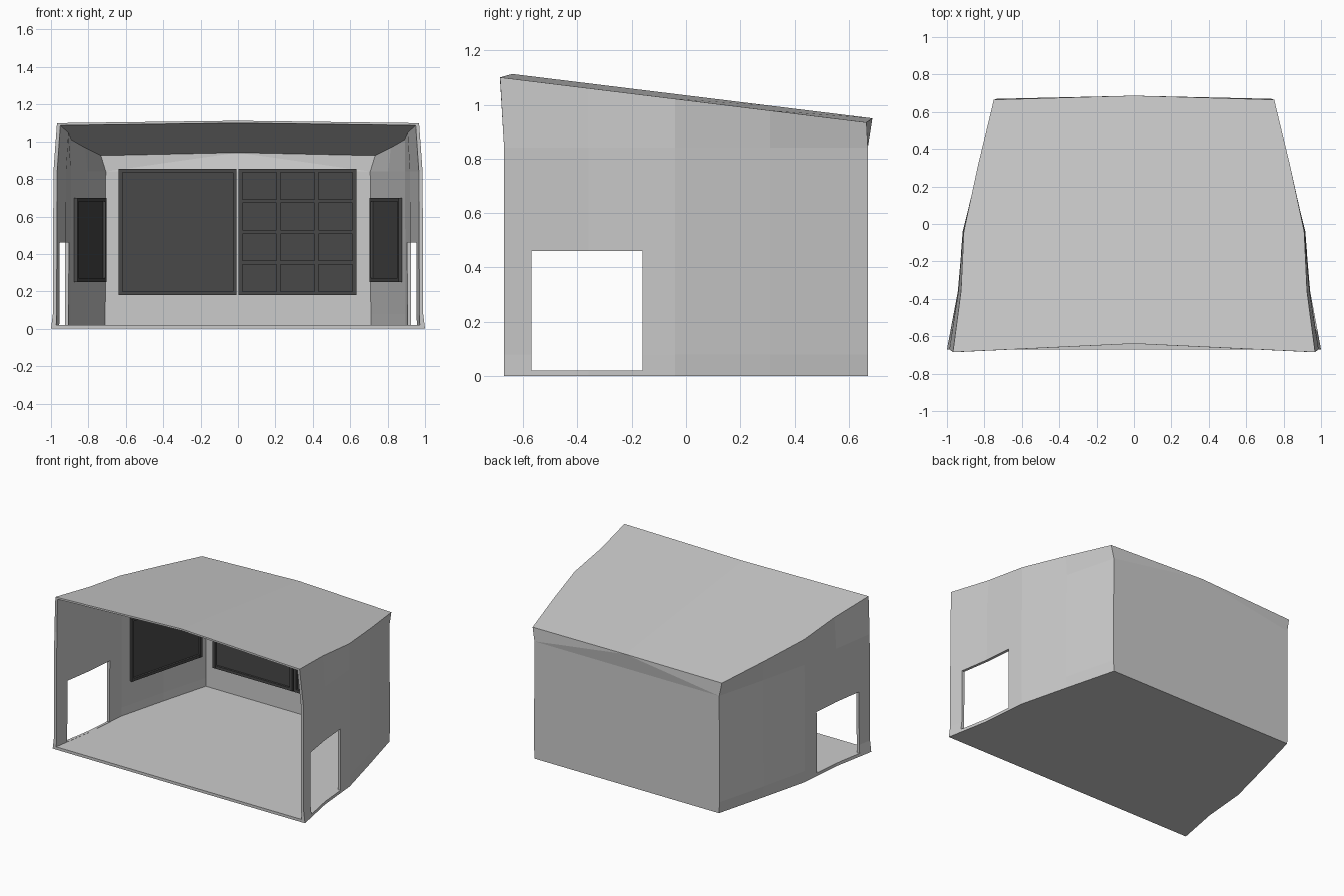
import bpy, bmesh, math
from mathutils import Matrix, Vector

if "Cube" in bpy.data.objects:
    bpy.data.objects.remove(bpy.data.objects["Cube"])


def material(name, value):
    m = bpy.data.materials.new(name)
    m.use_nodes = True
    colour = (value, value, value, 1)
    m.diffuse_color = colour
    m.node_tree.nodes["Principled BSDF"].inputs["Base Color"].default_value = colour
    return m


wall_grey = material("light grey", 0.6)
panel_grey = material("dark grey", 0.065)


def finish(name, bm, mat, matrix=Matrix()):
    bmesh.ops.recalc_face_normals(bm, faces=bm.faces)
    mesh = bpy.data.meshes.new(name)
    bm.to_mesh(mesh)
    bm.free()
    mesh.materials.append(mat)
    ob = bpy.data.objects.new(name, mesh)
    ob.matrix_world = matrix
    bpy.context.collection.objects.link(ob)
    return ob


def add_box(bm, lo, hi):
    lo, hi = Vector(lo), Vector(hi)
    m = Matrix.Translation((lo + hi) / 2) @ Matrix.Diagonal((*(hi - lo), 1))
    bmesh.ops.create_cube(bm, size=1, matrix=m)


# Cross-section loop: foot, wall, eave and roof ridge, mirrored in x
def section(bm, foot, wall, eave, y, y_eave, y_ridge, base, drop):
    def roof(v):
        return 1.1 - 0.165 * (v + 0.68) / 1.345 - drop
    half = [(foot, y, base), (wall, y, 0.08), (wall - 0.003, y, 0.84),
            (eave, y_eave, roof(y_eave))]
    ridge = [(0, y_ridge, roof(y_ridge) + 0.018)]
    mirrored = [(-x, v, z) for x, v, z in reversed(half)]
    return [bm.verts.new(p) for p in half + ridge + mirrored]


def bridge(bm, a, b):
    n = len(a)
    for i in range(n):
        j = (i + 1) % n
        bm.faces.new((a[i], a[j], b[j], b[i]))


# Stations from front to back: foot, wall, eave, y, eave y, ridge y
outer = [(1.0, 0.99, 0.968, -0.67, -0.685, -0.64),
         (0.942, 0.942, 0.925, -0.36, -0.36, -0.36),
         (0.914, 0.916, 0.91, -0.04, -0.04, -0.04),
         (0.825, 0.83, 0.835, 0.31, 0.31, 0.31),
         (0.73, 0.735, 0.75, 0.67, 0.665, 0.687)]
inner = [(0.972, 0.97, 0.95, -0.67, -0.685, -0.64),
         (0.922, 0.922, 0.907, -0.36, -0.36, -0.36),
         (0.896, 0.896, 0.892, -0.04, -0.04, -0.04),
         (0.805, 0.807, 0.817, 0.31, 0.31, 0.31),
         (0.71, 0.71, 0.733, 0.65, 0.65, 0.667)]

# Hollow shell, open at the front
bm = bmesh.new()
skins = []
for stations, base, drop in ((outer, 0, 0), (inner, 0.02, 0.012)):
    loops = [section(bm, *s, base, drop) for s in stations]
    for a, b in zip(loops, loops[1:]):
        bridge(bm, a, b)
    # End wall split into an upright part and a leaning top band
    e = loops[-1]
    for ids in ((0, 1, 7, 8), (1, 2, 6, 7), (2, 3, 4), (4, 5, 6), (2, 4, 6)):
        bm.faces.new([e[i] for i in ids])
    skins.append(loops)
bridge(bm, skins[0][0], skins[1][0])
shell = finish("shell", bm, wall_grey)

# Side doorways
bm = bmesh.new()
add_box(bm, (-1.2, -0.57, 0.021), (-0.8, -0.16, 0.46))
add_box(bm, (0.8, -0.57, 0.021), (1.2, -0.16, 0.46))
cutter = finish("doorway_cutter", bm, wall_grey)
cutter.hide_render = True
mod = shell.modifiers.new("doorways", "BOOLEAN")
mod.operation = "DIFFERENCE"
mod.solver = "EXACT"
mod.object = cutter
bpy.context.view_layer.objects.active = shell
bpy.ops.object.modifier_apply(modifier=mod.name)
bpy.data.objects.remove(cutter)


# Framed panel in its own plane: x along, z up, -y out of the wall
def framed_panel(name, width, height, cols, rows, matrix, bar=0.02, depth=0.025):
    bm = bmesh.new()
    add_box(bm, (0, -depth * 0.4, 0), (width, 0.005, height))
    for i in range(cols + 1):
        x = (width - bar) * i / cols
        add_box(bm, (x, -depth, 0), (x + bar, 0, height))
    for i in range(rows + 1):
        z = (height - bar) * i / rows
        add_box(bm, (0, -depth + 0.001, z), (width, 0, z + bar))
    return finish(name, bm, panel_grey, matrix)


framed_panel("back_screen", 0.63, 0.675, 1, 1, Matrix.Translation((-0.638, 0.65, 0.18)))
framed_panel("back_grid_window", 0.63, 0.675, 3, 4, Matrix.Translation((0.003, 0.65, 0.18)))

# Side windows follow the slanted inner walls
near, far = Vector((0.882, 0.03, 0.25)), Vector((0.727, 0.61, 0.25))
length = (far - near).length
angle = math.atan2(far.y - near.y, far.x - near.x)
framed_panel("left_window", length, 0.45, 1, 1,
             Matrix.Translation(far) @ Matrix.Rotation(angle + math.pi, 4, "Z"))
near.x, far.x = -near.x, -far.x
framed_panel("right_window", length, 0.45, 1, 1,
             Matrix.Translation(near) @ Matrix.Rotation(math.pi - angle, 4, "Z"))
